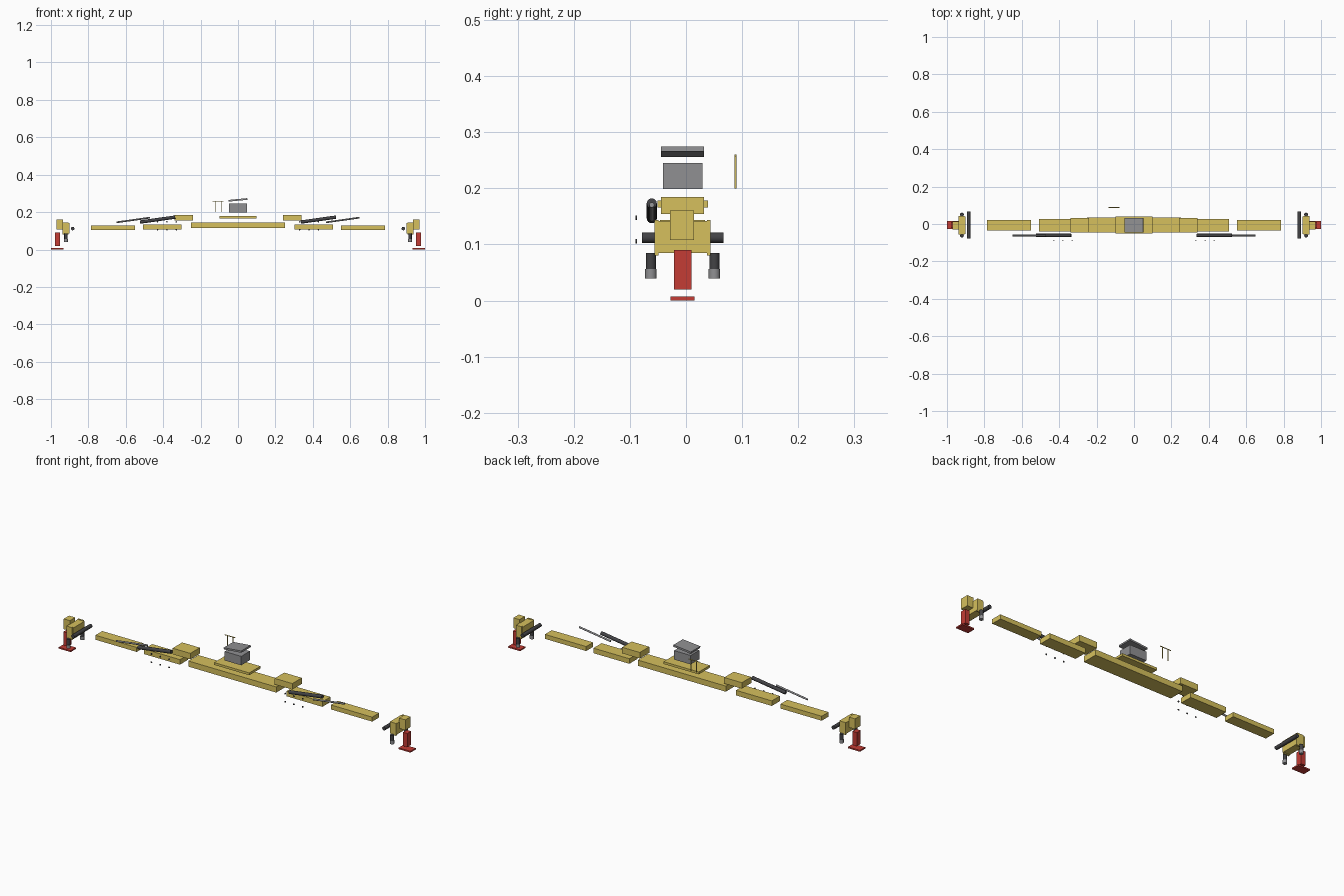
import bpy
from math import radians, pi

if "Cube" in bpy.data.objects:
    bpy.data.objects.remove(bpy.data.objects["Cube"])

CY = -0.006  # centre line of the machine in y


def mat(name, col):
    m = bpy.data.materials.new(name)
    m.diffuse_color = (*col, 1)
    m.use_nodes = True
    m.node_tree.nodes["Principled BSDF"].inputs["Base Color"].default_value = m.diffuse_color
    return m


YELLOW = mat("yellow_paint", (0.67, 0.53, 0.11))
RED = mat("red_paint", (0.55, 0.045, 0.035))
DARK = mat("dark_steel", (0.055, 0.055, 0.06))
GREY = mat("grey_steel", (0.28, 0.28, 0.29))


def finish(name, m, rot):
    o = bpy.context.object
    o.name = name
    o.rotation_euler = rot
    o.data.materials.append(m)
    return o


def box(name, x, y, z, m, tilt=0):
    """Box from (min, max) ranges, optionally tilted about y."""
    bpy.ops.mesh.primitive_cube_add(size=1, location=[(a + b) / 2 for a, b in (x, y, z)])
    o = finish(name, m, (0, tilt, 0))
    o.scale = [abs(b - a) for a, b in (x, y, z)]
    return o


def rod(name, loc, r, length, m, rot=(0, 0, 0), sides=24):
    bpy.ops.mesh.primitive_cylinder_add(vertices=sides, radius=r, depth=length, location=loc)
    o = finish(name, m, rot)
    bpy.ops.object.shade_smooth_by_angle(angle=radians(40))
    return o


def around(c, h):
    return (c - h, c + h)


ALONG_Y = (pi / 2, 0, 0)

# Central beam and platform
box("main_beam", (-0.25, 0.25), around(CY, 0.04), (0.115, 0.144), YELLOW)
box("platform", (-0.1, 0.1), around(CY, 0.045), (0.166, 0.178), YELLOW)

# Control cabinet with its tilted roof
box("cabinet", (-0.047, 0.047), around(CY, 0.035), (0.199, 0.245), GREY)
box("cabinet_roof", (-0.05, 0.05), around(CY, 0.0385), (0.261, 0.270), GREY, radians(-5.5))

# Railing behind the cabinet
rod("rail_bar", (-0.107, 0.088, 0.258), 0.002, 0.06, YELLOW, (0, pi / 2, 0), 12)
for x in (-0.122, -0.09):
    rod("rail_post", (x, 0.088, 0.23), 0.002, 0.06, YELLOW, sides=12)

for s, side in ((-1, "left"), (1, "right")):
    def span(a, b):
        return (s * a, s * b)

    # Telescoping beams and top housings
    box(side + "_housing", span(0.24, 0.34), around(CY, 0.0385), (0.154, 0.185), YELLOW)
    box(side + "_middle_beam", span(0.303, 0.507), around(CY, 0.033), (0.108, 0.134), YELLOW)
    box(side + "_outer_beam", span(0.552, 0.787), around(CY, 0.028), (0.105, 0.128), YELLOW)

    # Hydraulic cylinder and piston, both sloping the same way
    slope = (0, radians(82), 0)
    rod(side + "_hydraulic_cylinder", (s * 0.43, -0.061, 0.160), 0.009, 0.19, DARK, slope)
    rod(side + "_piston", (s * 0.56, -0.061, 0.158), 0.0045, 0.18, GREY, slope)

    # Bolts in front of the middle beam
    for x in (0.33, 0.38, 0.43):
        for z in (0.106, 0.148):
            rod(side + "_bolt", (s * x, -0.0885, z), 0.004, 0.003, DARK, ALONG_Y, 12)

    # End cross beam with end plates and twist locks
    box(side + "_cross_beam", span(0.9, 0.938), around(CY, 0.047), (0.085, 0.142), YELLOW)
    for t in (-1, 1):
        y = CY + t * 0.0565
        box(side + "_end_plate", span(0.905, 0.937), around(CY + t * 0.0465, 0.0035),
            (0.08, 0.144), YELLOW)
        rod(side + "_lock_shaft", (s * 0.92, y, 0.07), 0.009, 0.03, DARK)
        rod(side + "_lock_head", (s * 0.92, y, 0.0475), 0.0102, 0.017, GREY, sides=16)

    # Cross shaft and end guide with red flipper
    rod(side + "_cross_shaft", (s * 0.884, CY, 0.112), 0.0095, 0.145, DARK, ALONG_Y)
    box(side + "_guide_bracket", span(0.936, 0.971), around(CY - 0.001, 0.0215), (0.108, 0.161), YELLOW)
    box(side + "_guide_arm", span(0.953, 0.978), around(CY, 0.0155), (0.02, 0.09), RED)
    box(side + "_guide_foot", span(0.932, 1.0), around(CY, 0.0215), (0.0, 0.007), RED)
